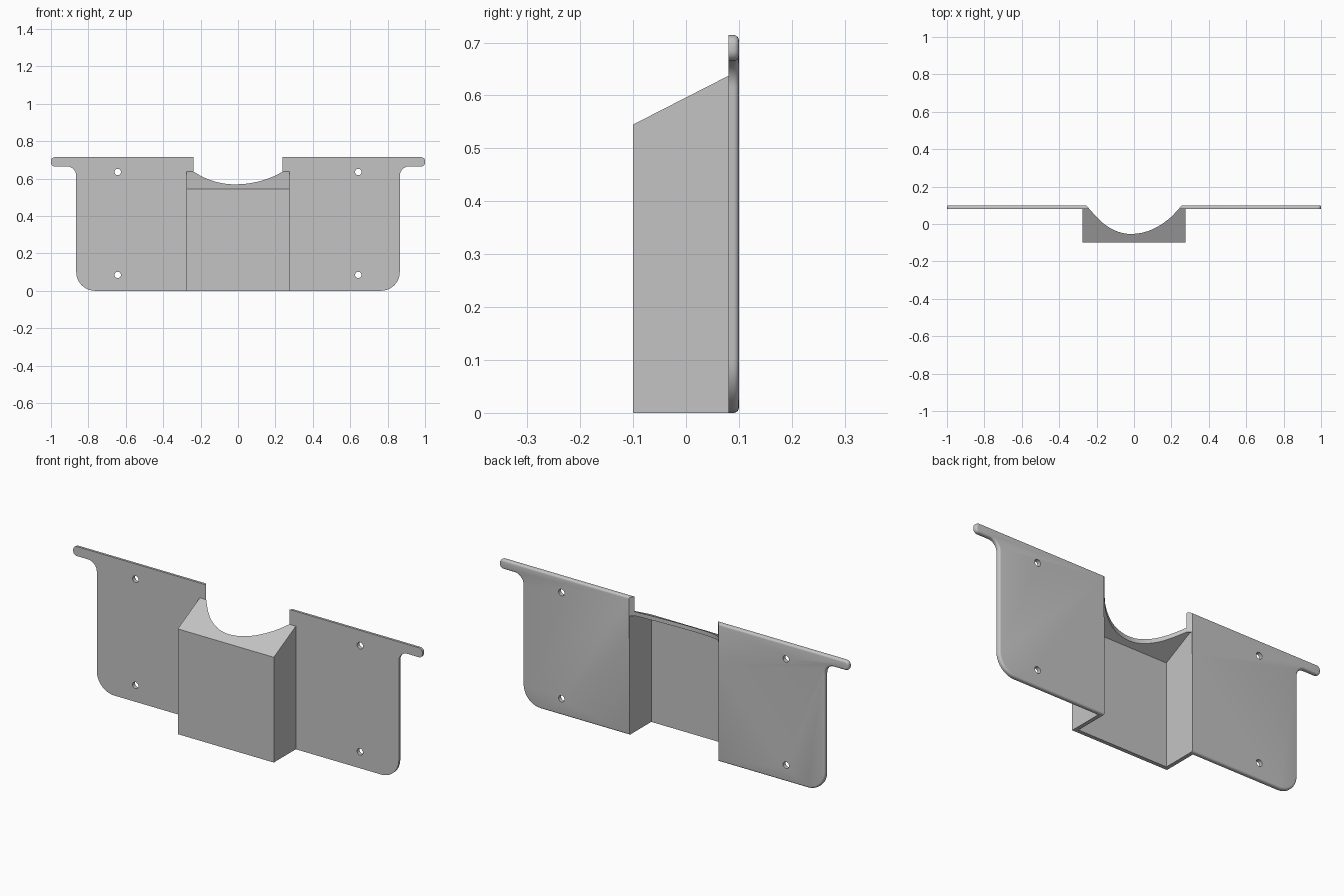
import bpy, bmesh
from math import sin, cos, pi, radians
from mathutils import Matrix, Vector

cube = bpy.data.objects.get("Cube")
if cube:
    bpy.data.objects.remove(cube)

grey = bpy.data.materials.new("light grey")
grey.use_nodes = True
colour = (0.55, 0.55, 0.55, 1)
grey.diffuse_color = colour
grey.node_tree.nodes["Principled BSDF"].inputs["Base Color"].default_value = colour

FRONT, STEP, BACK = -0.1, 0.08, 0.1      # depths of channel front, plate front, plate back
HALF, WALL = 0.275, 0.02


def finish(bm, name, helper=False):
    bmesh.ops.recalc_face_normals(bm, faces=bm.faces)
    mesh = bpy.data.meshes.new(name)
    bm.to_mesh(mesh)
    bm.free()
    mesh.materials.append(grey)
    obj = bpy.data.objects.new(name, mesh)
    bpy.context.collection.objects.link(obj)
    if helper:
        obj.hide_render = True
        obj.hide_viewport = True
        obj.display_type = 'WIRE'
    return obj


def prism(points, shift):
    """Extrude a closed 3D outline along a vector."""
    bm = bmesh.new()
    face = bm.faces.new([bm.verts.new(p) for p in points])
    ext = bmesh.ops.extrude_face_region(bm, geom=[face])["geom"]
    moved = [v for v in ext if isinstance(v, bmesh.types.BMVert)]
    bmesh.ops.translate(bm, verts=moved, vec=Vector(shift))
    return bm


def arc(cx, cz, r, start, end, steps=10):
    angles = [radians(start + (end - start) * i / steps) for i in range(steps + 1)]
    return [(cx + r * cos(a), cz + r * sin(a)) for a in angles]


def cut(obj, cutter):
    mod = obj.modifiers.new("cut", 'BOOLEAN')
    mod.object = cutter
    mod.operation = 'DIFFERENCE'
    mod.solver = 'EXACT'


# Cradle curve cut down through the lid and the plate corners
curve = [(-0.275, 0.12), (-0.257, 0.1), (-0.238, 0.08), (-0.19, 0.027), (-0.14, -0.014),
         (-0.08, -0.043), (-0.02, -0.053), (0.05, -0.045), (0.12, -0.018), (0.19, 0.03),
         (0.238, 0.08), (0.257, 0.1), (0.275, 0.12)]
smooth = []
for i in range(1, len(curve) - 2):
    p0, p1, p2, p3 = (Vector(p) for p in curve[i - 1:i + 3])
    for k in range(4):
        t = k / 4
        smooth.append(0.5 * (2 * p1 + (p2 - p0) * t + (2 * p0 - 5 * p1 + 4 * p2 - p3) * t * t
                             + (3 * p1 - p0 - 3 * p2 + p3) * t ** 3))
outline = [Vector(curve[0])] + smooth + [Vector(p) for p in curve[-2:]]
cradle_cutter = finish(prism([(p.x, p.y, 0.5) for p in outline], (0, 0, 0.4)),
                       "cradle_cutter", True)

# Screw hole cutter
bm = bmesh.new()
for x in (-0.643, 0.643):
    for z in (0.085, 0.635):
        place = Matrix.Translation((x, 0.09, z)) @ Matrix.Rotation(pi / 2, 4, 'X')
        bmesh.ops.create_cone(bm, cap_ends=True, segments=24, radius1=0.017, radius2=0.017,
                              depth=0.1, matrix=place)
hole_cutter = finish(bm, "hole_cutter", True)

# Mounting plates with a hanging arm, rounded along the back rim
side = [(0.225, 0.714), (0.225, 0.615), (0.255, 0.615), (0.255, 0)]
side += arc(0.765, 0.1, 0.1, -90, 0)
side += arc(0.915, 0.615, 0.05, 180, 90)
side += arc(0.98, 0.685, 0.02, -90, 0, 6) + arc(0.98, 0.694, 0.02, 0, 90, 6)
bm = prism([(x, STEP, z) for x, z in side], (0, BACK - STEP, 0))
rim = [e for e in bm.edges if all(v.co.y > 0.09 for v in e.verts)
       and max(v.co.x for v in e.verts) > 0.26]
rim += [e for e in bm.edges if all(v.co.y > 0.09 and v.co.z > 0.7 for v in e.verts) and e not in rim]
bmesh.ops.bevel(bm, geom=rim, offset=0.01, segments=4, profile=0.5, affect='EDGES')
plates = finish(bm, "mounting_plates")
plates.modifiers.new("mirror", 'MIRROR').use_clip = False
cut(plates, cradle_cutter)
cut(plates, hole_cutter)


# Channel with a sloping lid, open at the back and the bottom
def channel_solid(half, front, back, bottom, drop):
    slope = 0.092 / (STEP - FRONT)
    top = [0.545 - drop + (y - FRONT) * slope for y in (front, back)]
    section = [(front, bottom), (back, bottom), (back, top[1]), (front, top[0])]
    return prism([(-half, y, z) for y, z in section], (2 * half, 0, 0))


channel = finish(channel_solid(HALF, FRONT, STEP, 0, 0), "channel")
hollow = finish(channel_solid(HALF - WALL, FRONT + WALL, BACK + 0.1, -0.1, 0.022),
                "channel_hollow", True)
cut(channel, hollow)
cut(channel, cradle_cutter)

# Smooth the rounded edges, keep the folds crisp
for obj in (plates, channel):
    bpy.ops.object.select_all(action='DESELECT')
    obj.select_set(True)
    bpy.context.view_layer.objects.active = obj
    for mod in list(obj.modifiers):
        bpy.ops.object.modifier_apply(modifier=mod.name)
    bpy.ops.object.shade_smooth_by_angle(angle=radians(35))
